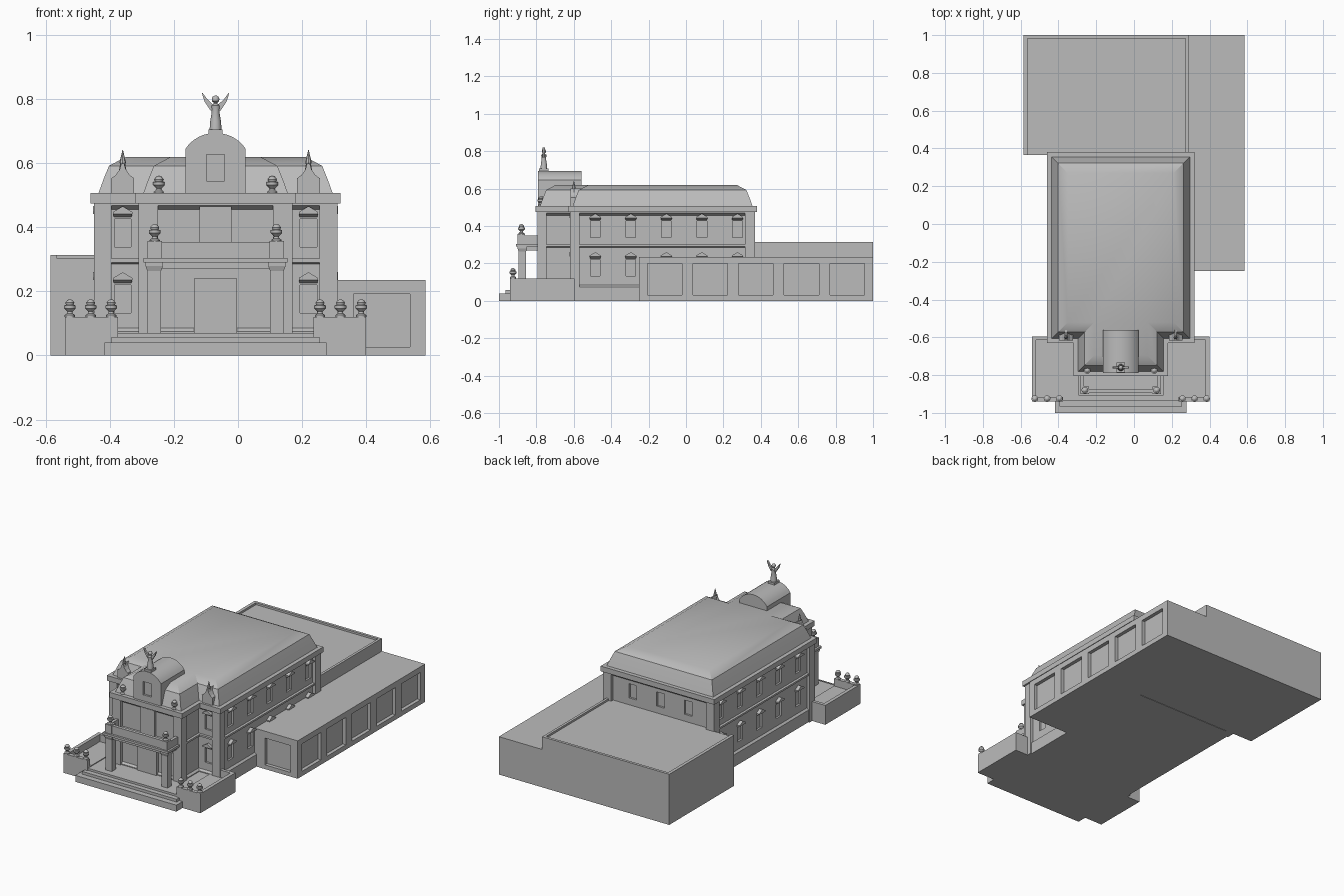
import bpy, bmesh, math
from mathutils import Vector

cube = bpy.data.objects.get("Cube")
if cube:
    bpy.data.objects.remove(cube, do_unlink=True)

stone = bpy.data.materials.new("grey_stone")
stone.use_nodes = True
GREY = (0.5, 0.5, 0.5, 1)
stone.diffuse_color = GREY
stone.node_tree.nodes["Principled BSDF"].inputs["Base Color"].default_value = GREY
CX = -0.07  # symmetry axis of the main building


def make(name, shapes, smooth=None):
    """Each shape is a list of point rings that are skinned and capped."""
    bm = bmesh.new()
    for rings in shapes:
        vs = [[bm.verts.new(p) for p in ring] for ring in rings]
        n = len(vs[0])
        for a, b in zip(vs, vs[1:]):
            for i in range(n):
                j = (i + 1) % n
                bm.faces.new((a[i], a[j], b[j], b[i]))
        bm.faces.new(vs[0][::-1])
        bm.faces.new(vs[-1])
    bmesh.ops.recalc_face_normals(bm, faces=bm.faces)
    me = bpy.data.meshes.new(name)
    bm.to_mesh(me)
    bm.free()
    me.materials.append(stone)
    ob = bpy.data.objects.new(name, me)
    bpy.context.collection.objects.link(ob)
    if smooth:
        bpy.ops.object.select_all(action='DESELECT')
        ob.select_set(True)
        bpy.context.view_layer.objects.active = ob
        bpy.ops.object.shade_smooth_by_angle(angle=math.radians(smooth))
    return ob


def box(x0, x1, y0, y1, z0, z1):
    return [[(x0, y0, z), (x1, y0, z), (x1, y1, z), (x0, y1, z)] for z in (z0, z1)]


def mirror(shape):
    return [[(2 * CX - x, y, z) for x, y, z in ring] for ring in shape]


def both(*shapes):
    return list(shapes) + [mirror(s) for s in shapes]


def turned(x, y, z, profile, n=12):
    return [[(x + r * math.cos(2 * math.pi * i / n), y + r * math.sin(2 * math.pi * i / n), z + h)
             for i in range(n)] for r, h in profile]


def slab(profile, y0, y1):
    return [[(x, y, z) for x, z in profile] for y in (y0, y1)]


def cut(ob, shapes):
    cutter = make("cutter", shapes)
    cutter.hide_render = True
    mod = ob.modifiers.new("recesses", 'BOOLEAN')
    mod.operation, mod.solver, mod.object = 'DIFFERENCE', 'EXACT', cutter
    bpy.ops.object.select_all(action='DESELECT')
    bpy.context.view_layer.objects.active = ob
    ob.select_set(True)
    bpy.ops.object.modifier_apply(modifier=mod.name)
    bpy.data.objects.remove(cutter, do_unlink=True)


def plan(d, z):
    """T-shaped floor plan grown outward by d."""
    w, b = 0.38 + d, 0.24 + d
    front, bay, back = -0.62 - d, -0.795 - d, 0.37 + d
    half = [(b, bay), (b, front), (w, front), (w, back)]
    pts = half + [(-x, y) for x, y in half[::-1]]
    return [(CX + x, y, z) for x, y in pts]


# Main walls with plinth, string course, frieze and cornice
walls = make("main_walls", [[plan(d, z) for d, z in (
    (-.008, 0), (-.008, .075), (-.02, .085), (-.02, .285), (-.004, .291), (-.004, .302),
    (-.02, .302), (-.02, .455), (-.004, .468), (-.004, .475), (.01, .475), (.01, .507))]])

# Mansard roof
make("mansard_roof", [[plan(d, z) for d, z in (
    (-.012, .5), (-.03, .55), (-.047, .592), (-.1, .62))]], smooth=33)

# Windows: recesses and pedimented hoods on each outer wall
recesses, hoods = [], []
hood_back = [(-.027, 0), (.027, 0), (.03, .016), (0, .034), (-.03, .016)]
hood_front = [(-.03, .012), (.03, .012), (.03, .018), (0, .036), (-.03, .018)]


def window(ox, oy, nx, ny, z, hood=True):
    def at(u, d, h):
        return (ox - ny * u + nx * d, oy + nx * u + ny * d, z + h)
    opening = [(-.026, 0), (.026, 0), (.026, .088), (-.026, .088)]
    recesses.append([[at(u, d, h) for u, h in opening] for d in (-.012, .03)])
    if hood:
        hoods.append([[at(u, d, h + .092) for u, h in p]
                      for p, d in ((hood_back, -.004), (hood_front, .022))])


for z in (.132, .338):
    for side in (-1, 1):
        for i in range(5):
            window(CX + side * .36, -.485 + i * .19, side, 0, z)
        window(CX + side * .29, -.6, 0, -1, z)
for i in (-1, 0, 1):
    window(CX + i * .19, .35, 0, 1, .345, hood=False)
cut(walls, recesses)
make("window_hoods", hoods)

# Corner pilasters
make("corner_pilasters", both(
    box(CX + .325, CX + .38, -.62, -.57, 0, .475),
    box(CX + .325, CX + .38, .315, .37, 0, .475),
    box(CX + .18, CX + .24, -.795, -.745, 0, .475)))
make("bay_center_panel", [box(CX - .05, CX + .05, -.79, -.76, .3, .465)])

# Arched front gable with a recessed window, and the barrel roof behind it
arch = [(CX - .094, .5), (CX + .094, .5)]
for i in range(13):
    a = math.radians(30 + 10 * i)
    arch.append((CX + .094 * math.cos(a) / math.cos(math.radians(30)),
                 .645 + .1 * (math.sin(a) - .5)))
gable = make("arched_gable", [slab(arch, -.79, -.56)], smooth=30)
cut(gable, [box(CX - .028, CX + .028, -.82, -.778, .545, .627)])

# Ogee dormers with spikes at the front corners
ogee = [(-.036, .5), (.036, .5), (.036, .553), (.022, .563), (.01, .58), (.004, .6),
        (-.004, .6), (-.01, .58), (-.022, .563), (-.036, .553)]
make("ogee_dormers", both(slab([(CX + .29 + x, z) for x, z in ogee], -.617, -.56)))
make("dormer_spikes", both(
    turned(CX + .29, -.6, .575, [(.012, 0), (.008, .022), (.01, .028), (.001, .066)], 8)))

# Urns on the bay, balcony and terraces
urn = [(.016, 0), (.016, .006), (.009, .011), (.008, .017), (.018, .027), (.018, .036),
       (.012, .038), (.014, .045), (.008, .053), (.002, .055)]
spots = [(.177, -.775, .505), (.19, -.88, .355)]
spots += [(x, -.925, .12) for x in (.326, .39, .455)]
make("urns", both(*[turned(CX + x, y, z, urn) for x, y, z in spots]), smooth=40)

# Entrance portico with balcony
HW = .218
make("portico_pillars", both(
    box(CX + .17, CX + .213, -.895, -.855, .05, .266),
    [[(CX + x, y, z) for x, y in ((.17 - d, -.895 - d), (.213 + d, -.895 - d),
                                 (.213 + d, -.855 + d), (.17 - d, -.855 + d))]
     for d, z in ((0, .264), (.006, .28), (.006, .29))]))
make("portico_beam", [box(CX - .207, CX + .207, -.892, -.77, .27, .292),
                      box(CX - .225, CX + .225, -.908, -.77, .29, .304)])
make("balcony_parapet",
     both(box(CX + .195, CX + .213, -.895, -.79, .3, .35),
          box(CX + .168, CX + .213, -.9, -.86, .3, .357))
     + [box(CX - .213, CX + .213, -.895, -.875, .3, .355)])
make("entrance_door", [box(CX - .067, CX + .067, -.795, -.77, .07, .24)])

# Front steps and podium
make("front_steps", [box(CX - .347, CX + .347, -1, -.6, 0, .04),
                     box(CX - .325, CX + .325, -.965, -.6, 0, .057),
                     box(CX - .307, CX + .307, -.935, -.6, 0, .07)])

# Side terraces with parapets
x0, x1 = CX + .305, CX + .47
make("terraces", both(box(x0, x1, -.94, -.595, 0, .075),
                      box(x0, x1, -.94, -.915, .07, .12),
                      box(x1 - .022, x1, -.94, -.595, .07, .12),
                      box(CX + .37, x1, -.615, -.595, .07, .12)))

# Rear hall with roof parapet
make("rear_hall", [box(-.585, .288, .365, 1, 0, .302)])
make("rear_hall_parapet", [box(-.585, -.565, .365, 1, .3, .314),
                           box(.272, .288, .365, 1, .3, .314),
                           box(-.585, .288, .983, 1, .3, .314)])

# Low side wing with recessed panels
wing = make("side_wing", [box(.28, .585, -.25, 1, 0, .235)])
panels = [box(.563, .62, -.207 + i * .244, -.022 + i * .244, .03, .2) for i in range(5)]
panels.append(box(.36, .537, -.29, -.228, .026, .192))
cut(wing, panels)

# Winged statue on top of the gable
SY = -.76
make("statue_body", [
    box(CX - .022, CX + .022, SY - .026, SY + .026, .68, .706),
    turned(CX, SY, .7, [(.019, 0), (.017, .03), (.012, .06), (.015, .08), (.006, .086), (.006, .092)], 10),
    turned(CX, SY, .788, [(.004, 0), (.011, .006), (.012, .013), (.009, .02), (.002, .024)], 10)],
    smooth=40)
wing_outline = [(.008, .765), (.016, .765), (.034, .792), (.043, .82), (.041, .82), (.026, .8), (.008, .783)]
make("statue_wings", both(slab([(CX + x, z) for x, z in wing_outline], SY - .006, SY + .006)))
